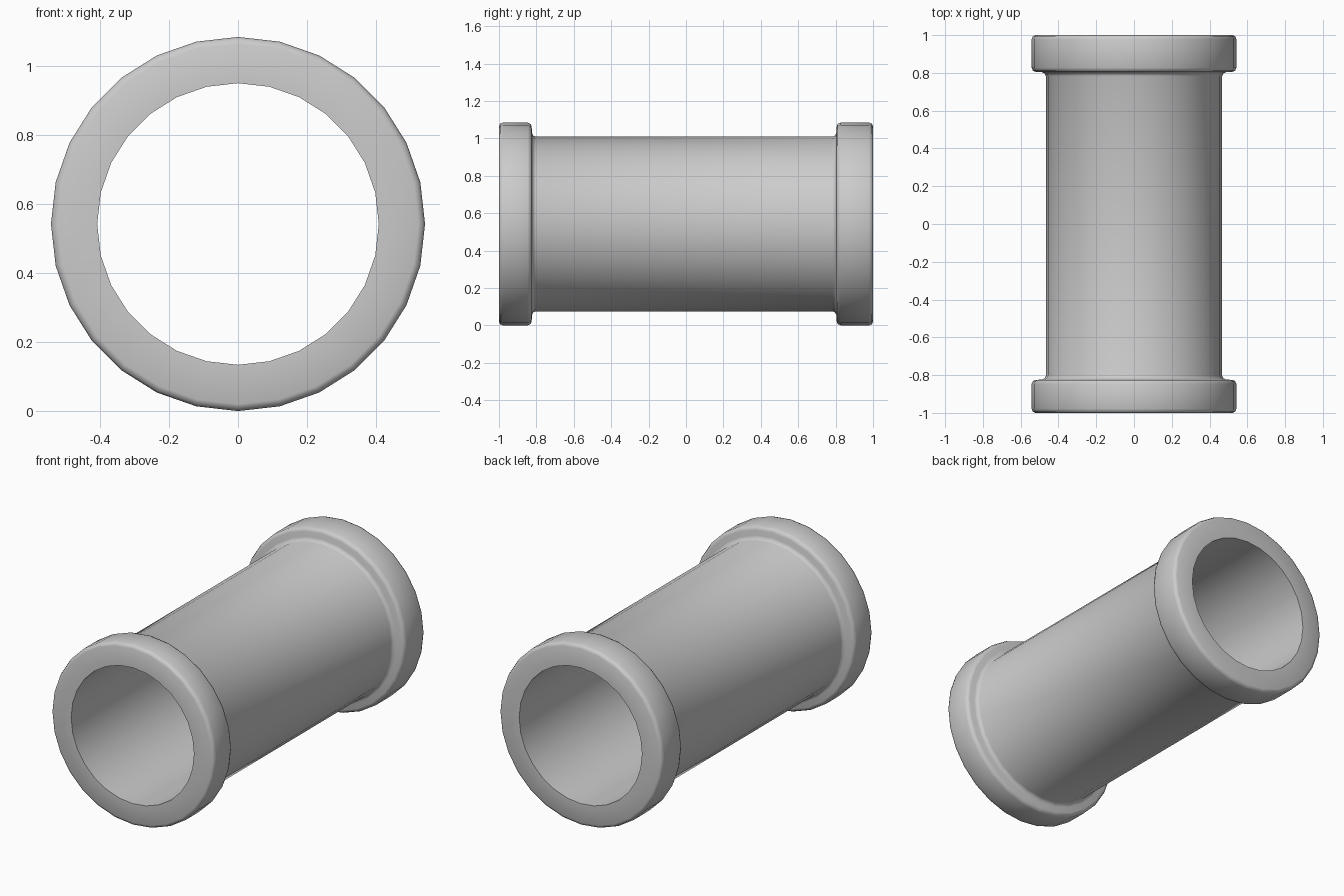
import bpy, bmesh, math

if "Cube" in bpy.data.objects:
    bpy.data.objects.remove(bpy.data.objects["Cube"])

SIDES = 28
R = 0.542           # flange radius, also the axis height
PIPE = 0.467        # outer radius of the pipe
BORE = 0.408        # inner radius


def collar(face_y, end_y):
    """Half profile (y, radius) from the pipe wall out to the end of a collar."""
    s = 1 if end_y > 0 else -1
    return [
        (face_y - s * 0.022, PIPE),
        (face_y - s * 0.008, PIPE + 0.006),
        (face_y - s * 0.001, PIPE + 0.022),
        (face_y, R - 0.022),
        (face_y + s * 0.006, R - 0.007),
        (face_y + s * 0.022, R),
        (end_y - s * 0.022, R),
        (end_y - s * 0.006, R - 0.006),
        (end_y, R - 0.020),
        (end_y, BORE),
    ]


# Closed cross-section: front collar, pipe wall, back collar, bore
profile = collar(-0.825, -1.0)[::-1] + collar(0.805, 1.0)

bm = bmesh.new()
rings = []
for i in range(SIDES):
    a = 2 * math.pi * i / SIDES
    rings.append([bm.verts.new((r * math.cos(a), y, R + r * math.sin(a)))
                  for y, r in profile])
n = len(profile)
for i in range(SIDES):
    p, q = rings[i], rings[(i + 1) % SIDES]
    for j in range(n):
        k = (j + 1) % n
        bm.faces.new((p[j], p[k], q[k], q[j]))
bmesh.ops.recalc_face_normals(bm, faces=bm.faces[:])

mesh = bpy.data.meshes.new("flanged_pipe")
bm.to_mesh(mesh)
bm.free()
pipe = bpy.data.objects.new("flanged_pipe", mesh)
bpy.context.collection.objects.link(pipe)

# Smooth shading with the sharp bore edges kept
bpy.context.view_layer.objects.active = pipe
pipe.select_set(True)
bpy.ops.object.shade_smooth_by_angle(angle=math.radians(50))
